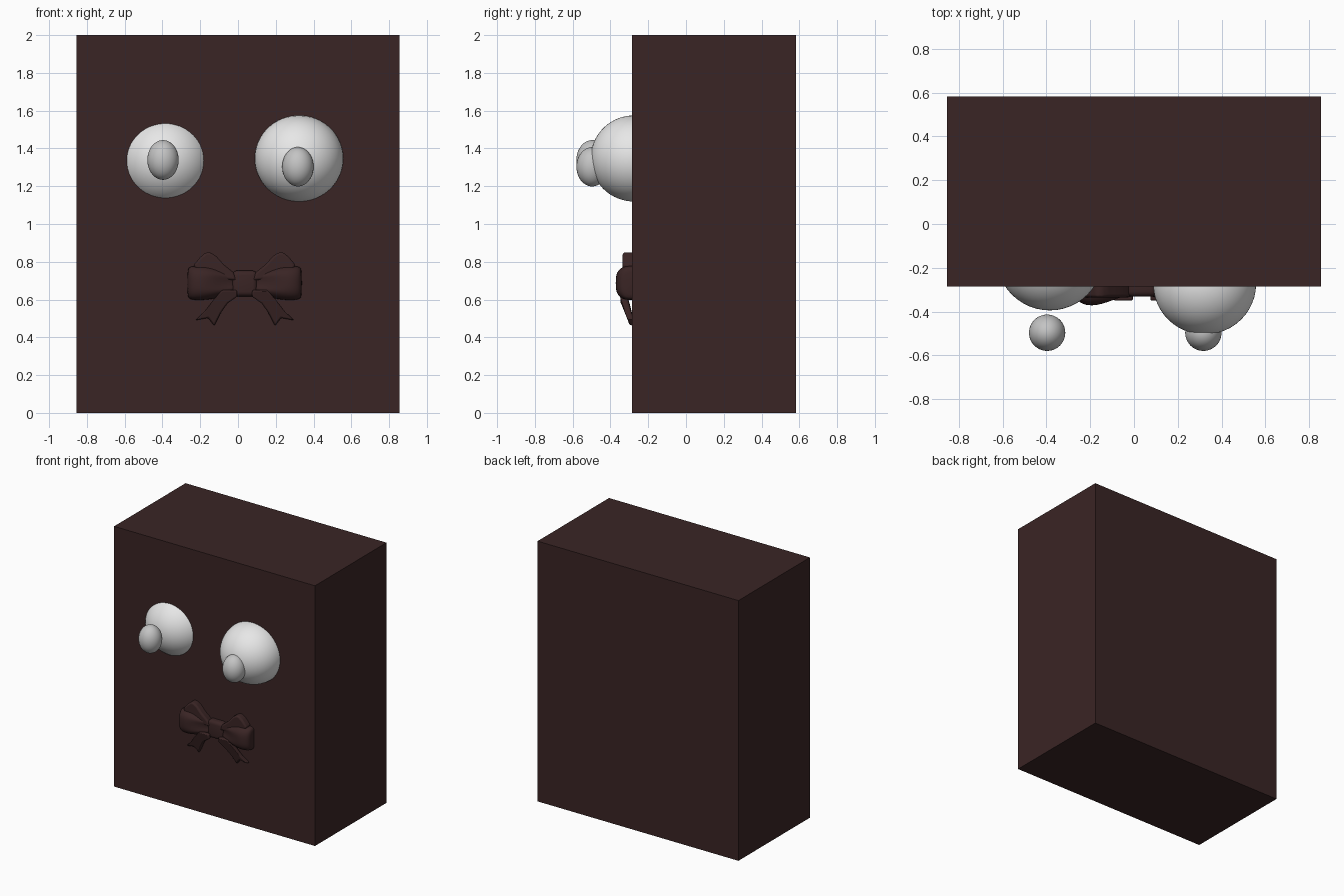
import bpy, bmesh, math
from mathutils import Vector

if "Cube" in bpy.data.objects:
    bpy.data.objects.remove(bpy.data.objects["Cube"], do_unlink=True)


def material(name, color):
    mat = bpy.data.materials.new(name)
    mat.use_nodes = True
    mat.diffuse_color = (*color, 1)
    mat.node_tree.nodes["Principled BSDF"].inputs["Base Color"].default_value = (*color, 1)
    return mat


brown = material("dark brown", (0.042, 0.018, 0.018))
white = material("eye white", (0.8, 0.8, 0.8))
grey = material("pupil grey", (0.55, 0.55, 0.55))


def finish(name, bm, mat, smooth=True):
    bmesh.ops.recalc_face_normals(bm, faces=bm.faces)
    for face in bm.faces:
        face.smooth = smooth
    mesh = bpy.data.meshes.new(name)
    bm.to_mesh(mesh)
    bm.free()
    mesh.materials.append(mat)
    obj = bpy.data.objects.new(name, mesh)
    bpy.context.collection.objects.link(obj)
    return obj


def block(name, center, size, mat, smooth=False):
    bm = bmesh.new()
    bmesh.ops.create_cube(bm, size=1)
    for v in bm.verts:
        v.co = Vector(a * b for a, b in zip(v.co, size)) + Vector(center)
    return finish(name, bm, mat, smooth)


def ball(name, center, radii, mat):
    bm = bmesh.new()
    bmesh.ops.create_uvsphere(bm, u_segments=48, v_segments=32, radius=1)
    for v in bm.verts:
        v.co = Vector(a * b for a, b in zip(v.co, radii)) + Vector(center)
    return finish(name, bm, mat)


# Body
block("body", (0, 0.149, 1), (1.708, 0.868, 2), brown)

# Eyes: the right one is sunk deeper into the body
ball("right_eye", (-0.385, -0.15, 1.335), (0.245, 0.245, 0.236), white)
ball("left_eye", (0.323, -0.275, 1.347), (0.235, 0.23, 0.228), white)
ball("right_pupil", (-0.397, -0.497, 1.339), (0.083, 0.083, 0.105), grey)
ball("left_pupil", (0.317, -0.497, 1.303), (0.083, 0.083, 0.104), grey)

# Bow
BOW_X = 0.035
BOW_Z = 0.688


def bow_loop(name, side):
    """Puffed ribbon loop, lofted outward from the knot, pleated near it."""
    # distance from knot, half depth, half height
    stations = [(0.04, 0.03, 0.055), (0.08, 0.042, 0.062), (0.13, 0.062, 0.075),
                (0.18, 0.08, 0.087), (0.23, 0.084, 0.091), (0.27, 0.076, 0.09),
                (0.293, 0.06, 0.084), (0.303, 0.04, 0.072)]
    bm = bmesh.new()
    rings = []
    count = 40
    for u, depth, height in stations:
        fade = max(0, 1 - u / 0.22)
        ring = []
        for i in range(count):
            a = math.tau * i / count
            c, s = math.cos(a), math.sin(a)
            pleat = 1 - 0.35 * fade * (0.5 + 0.5 * math.cos(6 * a))
            y = -0.291 - math.copysign(abs(c) ** 0.75, c) * depth * pleat
            z = BOW_Z + math.copysign(abs(s) ** 0.75, s) * height
            ring.append(bm.verts.new((BOW_X + side * u, y, z)))
        rings.append(ring)
    for a, b in zip(rings, rings[1:]):
        for i in range(count):
            j = (i + 1) % count
            bm.faces.new((a[i], a[j], b[j], b[i]))
    bm.faces.new(rings[0])
    bm.faces.new(rings[-1])
    obj = finish(name, bm, brown)
    sub = obj.modifiers.new("soften", 'SUBSURF')
    sub.levels = sub.render_levels = 1


def ribbon(name, side, outline, front, thickness, bevel):
    """Flat ribbon piece; front(z) gives the y of its front face."""
    bm = bmesh.new()
    near = [bm.verts.new((BOW_X + side * u, front(z), z)) for u, z in outline]
    far = [bm.verts.new((BOW_X + side * u, front(z) + thickness, z)) for u, z in outline]
    bm.faces.new(near)
    bm.faces.new(far)
    for i in range(len(outline)):
        j = (i + 1) % len(outline)
        bm.faces.new((near[i], near[j], far[j], far[i]))
    obj = finish(name, bm, brown)
    mod = obj.modifiers.new("round edges", 'BEVEL')
    mod.width = bevel
    mod.segments = 3


upper = [(0.04, 0.70), (0.06, 0.745), (0.11, 0.785), (0.15, 0.83), (0.18, 0.85),
         (0.205, 0.85), (0.235, 0.825), (0.272, 0.78), (0.22, 0.72)]
tail = [(0.04, 0.65), (0.04, 0.615), (0.09, 0.58), (0.125, 0.53), (0.161, 0.46),
        (0.193, 0.503), (0.262, 0.49), (0.215, 0.535), (0.165, 0.60), (0.12, 0.65)]

for side, label in ((-1, "right"), (1, "left")):
    bow_loop(label + "_bow_loop", side)
    ribbon(label + "_bow_upper_loop", side, upper, lambda z: -0.335, 0.075, 0.02)
    ribbon(label + "_bow_tail", side, tail,
           lambda z: -0.35 + max(0, 0.6 - z) * 0.38, 0.035, 0.008)

# Knot
knot = block("bow_knot", (BOW_X, -0.29, 0.685), (0.134, 0.085, 0.136), brown, True)
mod = knot.modifiers.new("round edges", 'BEVEL')
mod.width = 0.025
mod.segments = 4

# Keep hard edges crisp on the ribbon pieces
bpy.ops.object.select_all(action='DESELECT')
for obj in bpy.context.collection.objects:
    if obj.type == 'MESH' and ("upper" in obj.name or "tail" in obj.name):
        obj.select_set(True)
        bpy.context.view_layer.objects.active = obj
bpy.ops.object.shade_smooth_by_angle(angle=math.radians(50))
